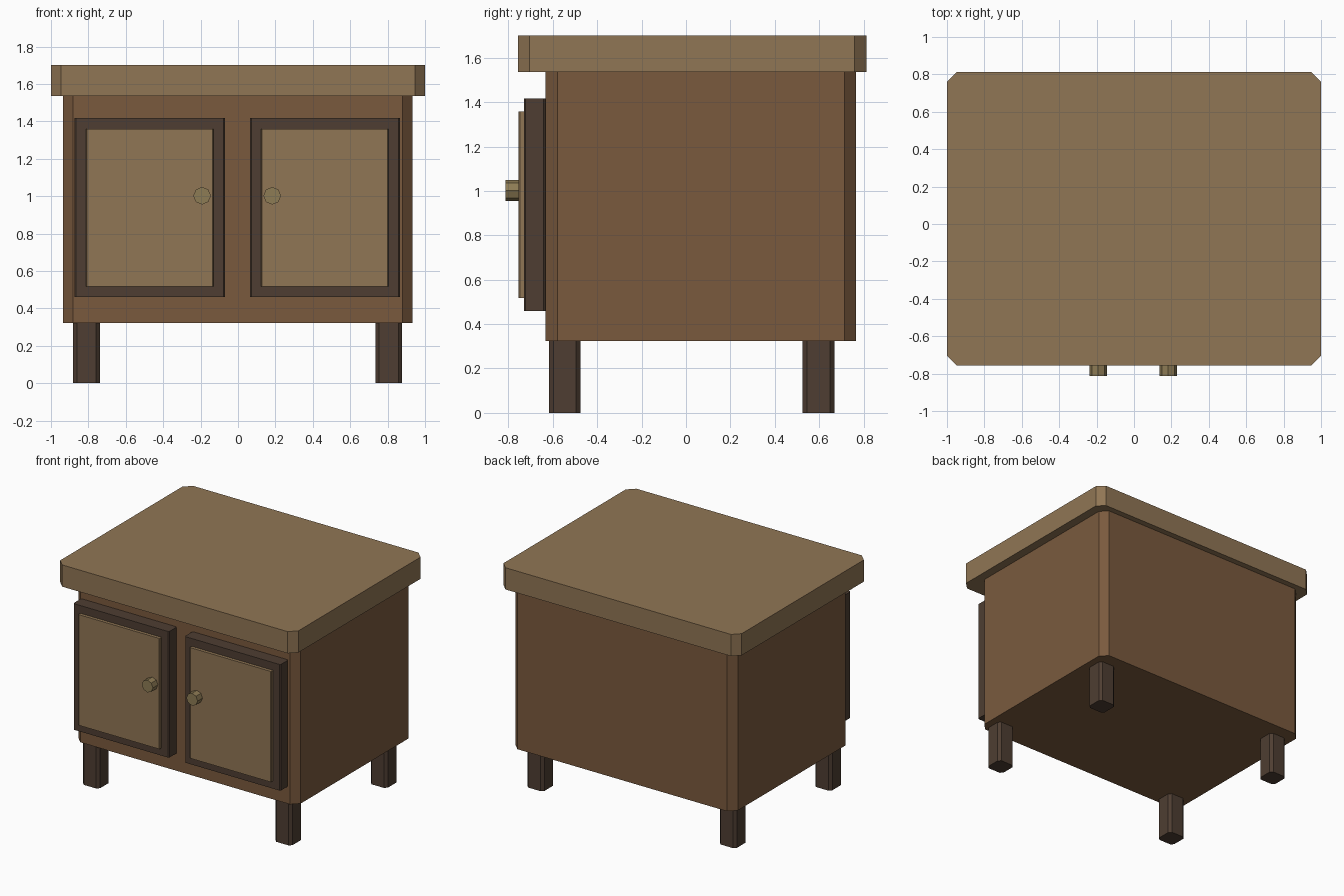
import bpy, bmesh
from math import radians
from mathutils import Matrix

if "Cube" in bpy.data.objects:
    bpy.data.objects.remove(bpy.data.objects["Cube"])


def material(name, rgb):
    m = bpy.data.materials.new(name)
    m.diffuse_color = (*rgb, 1)
    m.use_nodes = True
    m.node_tree.nodes["Principled BSDF"].inputs["Base Color"].default_value = m.diffuse_color
    return m


TAN = material("light_wood", (0.28, 0.18, 0.09))
BROWN = material("brown_wood", (0.195, 0.102, 0.048))
DARK = material("dark_wood", (0.077, 0.048, 0.032))
BRASS = material("knob_wood", (0.27, 0.2, 0.09))


def finish(name, bm, mat):
    mesh = bpy.data.meshes.new(name)
    bm.to_mesh(mesh)
    bm.free()
    mesh.materials.append(mat)
    obj = bpy.data.objects.new(name, mesh)
    bpy.context.collection.objects.link(obj)
    return obj


def block(name, x, y, z, chamfer, mat):
    """Box between the given (min, max) ranges with chamfered upright edges."""
    bm = bmesh.new()
    bmesh.ops.create_cube(bm, size=1)
    for v in bm.verts:
        v.co = [r[0] if c < 0 else r[1] for c, r in zip(v.co, (x, y, z))]
    upright = [e for e in bm.edges
               if abs(e.verts[0].co.z - e.verts[1].co.z) > 1e-4]
    bmesh.ops.bevel(bm, geom=upright, offset=chamfer, segments=1,
                    affect='EDGES', profile=0.5)
    return finish(name, bm, mat)


def knob(name, x, z, radius, y0, y1):
    bm = bmesh.new()
    place = Matrix.Translation((x, (y0 + y1) / 2, z)) @ Matrix.Rotation(radians(90), 4, 'X')
    bmesh.ops.create_cone(bm, cap_ends=True, segments=8, radius1=radius,
                          radius2=radius, depth=y1 - y0, matrix=place)
    return finish(name, bm, BRASS)


# Table top and cabinet body
block("table_top", (-1, 1), (-0.757, 0.813), (1.535, 1.7), 0.053, TAN)
block("cabinet_body", (-0.935, 0.932), (-0.632, 0.767), (0.323, 1.535), 0.053, BROWN)

# Four legs
for side, x in (("left", -0.882), ("right", 0.734)):
    for end, y in (("front", -0.618), ("back", 0.525)):
        block(f"{end}_{side}_leg", (x, x + 0.143), (y, y + 0.143), (0, 0.323), 0.02, DARK)

# Two doors: dark frame, raised panel and knob
for side, x, knob_x in (("left", -0.873, -0.192), ("right", 0.063, 0.183)):
    block(f"{side}_door_frame", (x, x + 0.804), (-0.73, -0.634), (0.46, 1.417), 0.008, DARK)
    block(f"{side}_door_panel", (x + 0.06, x + 0.742), (-0.754, -0.66), (0.518, 1.358), 0.005, TAN)
    knob(f"{side}_knob", knob_x, 1.002, 0.047, -0.813, -0.75)
